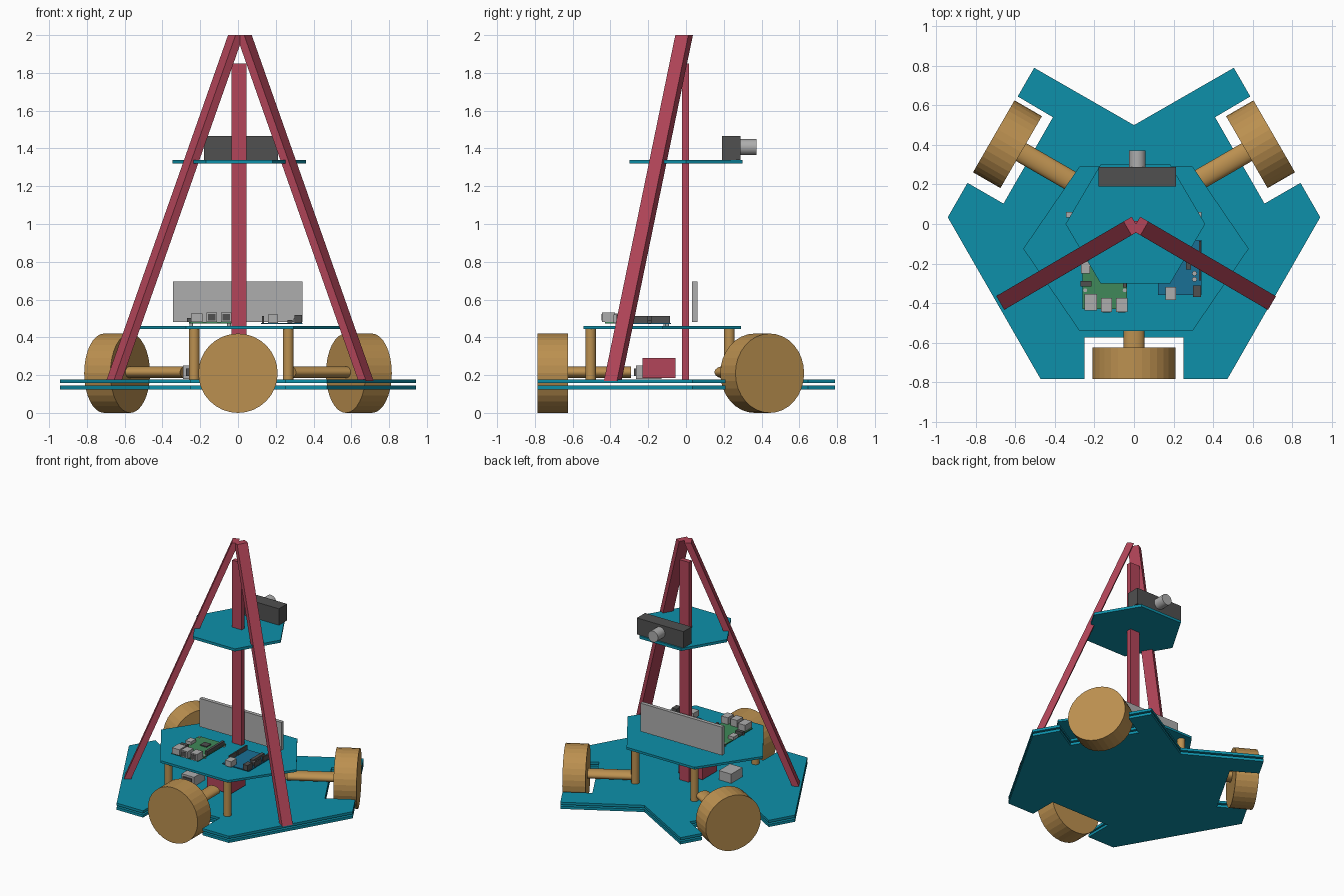
import bpy, bmesh, math
from mathutils import Matrix, Vector

if "Cube" in bpy.data.objects:
    bpy.data.objects.remove(bpy.data.objects["Cube"])

def material(name, r, g, b):
    m = bpy.data.materials.new(name)
    m.diffuse_color = (r, g, b, 1)
    m.use_nodes = True
    m.node_tree.nodes["Principled BSDF"].inputs["Base Color"].default_value = m.diffuse_color
    return m

TEAL = material("teal", 0.004, 0.28, 0.40)
WOOD = material("tan", 0.50, 0.28, 0.08)
RED = material("red", 0.45, 0.06, 0.10)
DARK = material("dark_grey", 0.08, 0.08, 0.08)
SILVER = material("silver", 0.42, 0.42, 0.42)
GREEN = material("board_green", 0.05, 0.25, 0.10)
BLUE = material("board_blue", 0.01, 0.16, 0.30)

def finish(name, bm, mat):
    bmesh.ops.recalc_face_normals(bm, faces=bm.faces)
    me = bpy.data.meshes.new(name)
    bm.to_mesh(me)
    bm.free()
    ob = bpy.data.objects.new(name, me)
    bpy.context.collection.objects.link(ob)
    if mat:
        me.materials.append(mat)
    return ob

def box(name, x, y, z, mat):
    """Box from (min, max) ranges."""
    bm = bmesh.new()
    bmesh.ops.create_cube(bm, size=1)
    for v in bm.verts:
        v.co = Vector([r[0] + (c + 0.5) * (r[1] - r[0]) for c, r in zip(v.co, (x, y, z))])
    return finish(name, bm, mat)

def plate(name, pts, z0, z1, mat):
    """Flat outline extruded from z0 to z1."""
    bm = bmesh.new()
    f = bm.faces.new([bm.verts.new((x, y, z0)) for x, y in pts])
    top = bmesh.ops.extrude_face_region(bm, geom=[f])["geom"]
    bmesh.ops.translate(bm, vec=(0, 0, z1 - z0),
                        verts=[v for v in top if isinstance(v, bmesh.types.BMVert)])
    return finish(name, bm, mat)

def rod(name, a, b, r, mat, sides=32, squash=1.0, turn=None):
    """Cylinder from a to b; squash flattens it in z, turn is a final transform."""
    a, b = Vector(a), Vector(b)
    bm = bmesh.new()
    rot = (b - a).to_track_quat('Z', 'Y').to_matrix().to_4x4()
    bmesh.ops.create_cone(bm, cap_ends=True, segments=sides, radius1=r, radius2=r,
                          depth=(b - a).length, matrix=rot)
    bm.transform(Matrix.Translation((a + b) / 2) @ Matrix.Diagonal((1, 1, squash, 1)))
    if turn:
        bm.transform(turn)
    return finish(name, bm, mat)

# Twin base plates with wheel notches
half = [(0.25, -0.575), (0.25, -0.785), (0.472, -0.785), (0.942, 0.034), (0.842, 0.208),
        (0.66, 0.103), (0.41, 0.54), (0.588, 0.645), (0.505, 0.79)]
outline = half + [(0, 0.5)] + [(-x, y) for x, y in reversed(half)]
plate("base_plate_lower", outline, 0.125, 0.145, TEAL)
plate("base_plate_upper", outline, 0.157, 0.176, TEAL)

# Hexagonal shelves
def hexagon(cx, cy, rx, ry):
    return [(cx + rx * s, cy + ry * t) for s, t in
            ((1, 0), (.5, 1), (-.5, 1), (-1, 0), (-.5, -1), (.5, -1))]
plate("middle_shelf", hexagon(0.01, -0.125, 0.57, 0.417), 0.443, 0.46, TEAL)
plate("top_shelf", hexagon(0.007, 0, 0.353, 0.30), 1.32, 1.34, TEAL)

# Three wheels and flattened axles around the hub centre
hub = Matrix.Translation((0, 0.034, 0))
for i in range(3):
    turn = hub @ Matrix.Rotation(math.radians(120 * i), 4, 'Z') @ hub.inverted()
    rod(f"wheel_{i}", (0, -0.785, 0.21), (0, -0.625, 0.21), 0.21, WOOD, turn=turn)
    rod(f"axle_{i}", (0, -0.63, 0.215), (0, -0.29, 0.215), 0.052, WOOD, 24, 0.6, turn)
    for o in (bpy.data.objects[f"axle_{i}"],):
        z = o.data.vertices
        lift = 0.215 - (max(v.co.z for v in z) + min(v.co.z for v in z)) / 2
        o.data.transform(Matrix.Translation((0, 0, lift)))

# Shelf posts
for i, (x, y) in enumerate([(-0.232, -0.505), (0.266, -0.505), (-0.232, 0.23), (0.266, 0.23)]):
    rod(f"shelf_post_{i}", (x, y, 0.176), (x, y, 0.443), 0.028, WOOD, 24)

# Tower: vertical mast and two leaning legs with level ends
box("mast", (-0.035, 0.045), (-0.02, 0.016), (0.17, 1.85), RED)
for side, label in ((-1, "left"), (1, "right")):
    ang = math.radians(30)
    rad = Vector((side * math.cos(ang), -math.sin(ang)))
    tan = Vector((-rad.y, rad.x))
    bm = bmesh.new()
    rings = []
    for cx, cy, z in ((0.667, -0.388, 0.17), (0.022, -0.01, 2.0)):
        c = Vector((0.01 + side * cx, cy))
        rings.append([bm.verts.new((*(c + rad * 0.024 * a + tan * 0.04 * b), z))
                      for a, b in ((-1, -1), (1, -1), (1, 1), (-1, 1))])
    for r in rings:
        bm.faces.new(r)
    for k in range(4):
        n = (k + 1) % 4
        bm.faces.new((rings[0][k], rings[0][n], rings[1][n], rings[1][k]))
    finish(f"tower_leg_{label}", bm, RED)

# Camera on the top shelf
box("camera_body", (-0.18, 0.212), (0.19, 0.288), (1.34, 1.465), DARK)
rod("camera_lens", (0.017, 0.288, 1.407), (0.017, 0.373, 1.407), 0.042, SILVER)

# Upright panel, battery and small power socket
box("upright_panel", (-0.345, 0.342), (0.032, 0.06), (0.48, 0.695), SILVER)
box("battery", (-0.1, 0.1), (-0.23, -0.055), (0.185, 0.29), RED)
box("power_box", (-0.29, -0.185), (-0.265, -0.13), (0.18, 0.25), SILVER)
box("power_box_plug", (-0.275, -0.2), (-0.275, -0.265), (0.195, 0.235), DARK)

# Green computer board with its connectors
box("computer_board", (-0.26, -0.035), (-0.43, -0.095), (0.473, 0.48), GREEN)
box("network_socket", (-0.25, -0.188), (-0.438, -0.355), (0.48, 0.525), SILVER)
for i, x in enumerate((-0.168, -0.09)):
    box(f"usb_socket_{i}", (x, x + 0.056), (-0.445, -0.375), (0.48, 0.532), SILVER)
    box(f"usb_opening_{i}", (x + 0.008, x + 0.048), (-0.448, -0.44), (0.488, 0.524), DARK)
box("pin_header", (-0.055, -0.037), (-0.32, -0.11), (0.48, 0.507), DARK)
box("video_socket", (-0.268, -0.222), (-0.25, -0.19), (0.48, 0.503), SILVER)
box("audio_jack", (-0.27, -0.215), (-0.315, -0.288), (0.48, 0.503), DARK)
box("computer_chip", (-0.165, -0.11), (-0.22, -0.165), (0.48, 0.487), DARK)
for i, (x, y) in enumerate([(-0.247, -0.335), (-0.047, -0.335), (-0.247, -0.11), (-0.047, -0.1)]):
    rod(f"mount_ring_{i}", (x, y, 0.46), (x, y, 0.482), 0.01, SILVER, 16)

# Blue controller board with its connectors
box("controller_board", (0.122, 0.342), (-0.36, -0.08), (0.47, 0.477), BLUE)
box("controller_usb", (0.16, 0.212), (-0.385, -0.318), (0.477, 0.52), SILVER)
box("controller_jack", (0.298, 0.338), (-0.368, -0.31), (0.477, 0.518), DARK)
for i, (x, y0, y1) in enumerate([(0.33, -0.185, -0.085), (0.33, -0.285, -0.2),
                                 (0.128, -0.2, -0.085), (0.128, -0.3, -0.21)]):
    box(f"controller_header_{i}", (x, x + 0.01), (y0, y1), (0.477, 0.512), DARK)
box("controller_chip", (0.262, 0.288), (-0.23, -0.09), (0.477, 0.493), DARK)
for i, (x, y) in enumerate([(0.306, -0.25), (0.306, -0.28)]):
    rod(f"capacitor_{i}", (x, y, 0.477), (x, y, 0.5), 0.012, SILVER, 16)

# Smooth the round parts, keeping rims sharp
for o in bpy.data.objects:
    o.select_set(o.name.startswith(("axle", "shelf_post", "camera_lens", "capacitor")))
bpy.context.view_layer.objects.active = bpy.data.objects["axle_0"]
bpy.ops.object.shade_smooth_by_angle()
